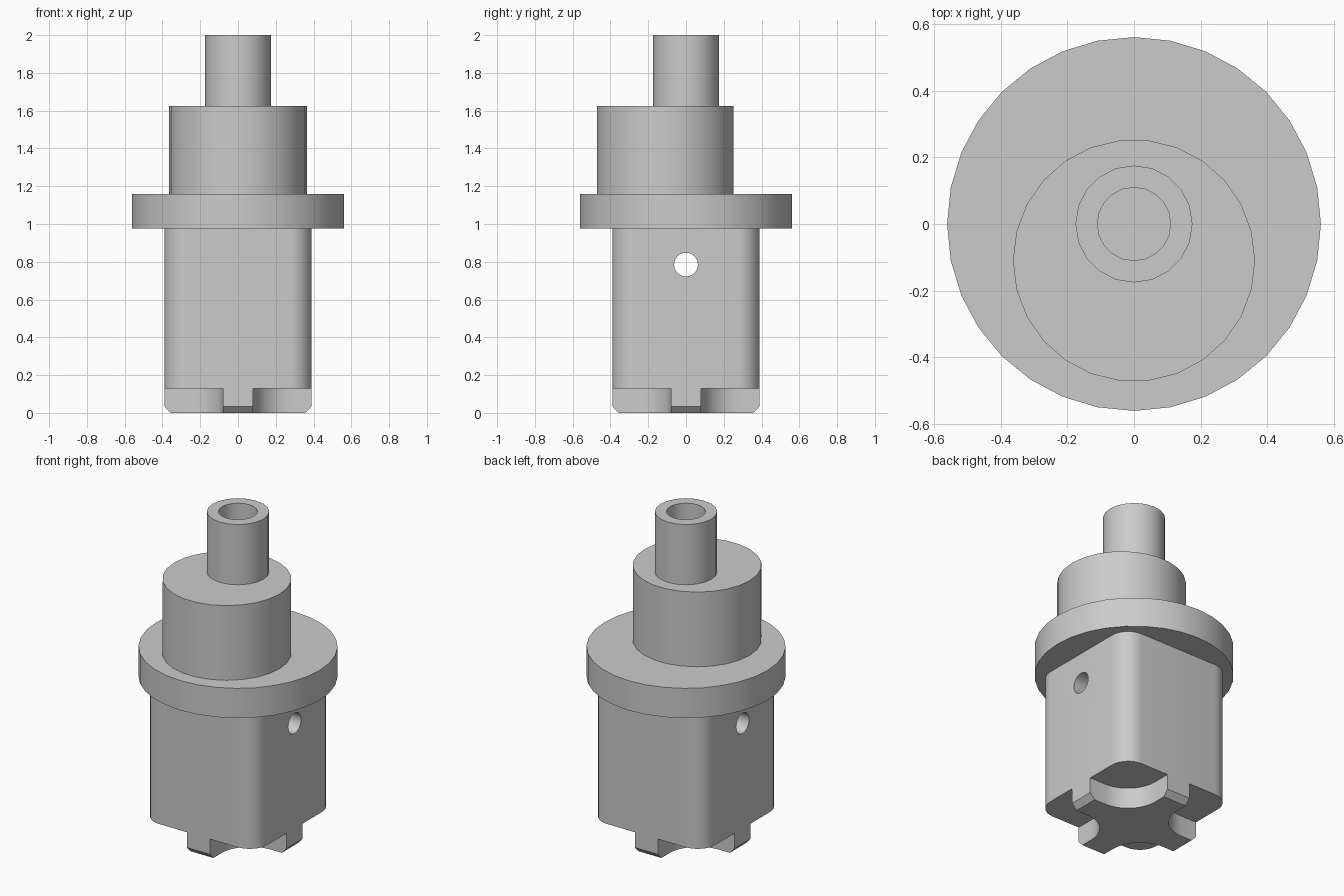
import bpy, bmesh, math

if "Cube" in bpy.data.objects:
    bpy.data.objects.remove(bpy.data.objects["Cube"])

STEEL = (0.6, 0.6, 0.6, 1)
steel = bpy.data.materials.new("machined_steel")
steel.use_nodes = True
steel.diffuse_color = STEEL
steel.node_tree.nodes["Principled BSDF"].inputs["Base Color"].default_value = STEEL


def arc(cx, cy, r, start, end, steps):
    angles = [math.radians(start + (end - start) * i / steps) for i in range(steps + 1)]
    return [(cx + r * math.cos(a), cy + r * math.sin(a)) for a in angles]


def circle(r, sides, cy=0):
    return arc(0, cy, r, 0, 360, sides)[:-1]


def four_fold(points):
    """Repeat one quadrant's outline around the z axis."""
    ring = []
    for _ in range(4):
        ring += points
        points = [(-y, x) for x, y in points]
    return ring


def loft(name, layers):
    """Skin matching outlines stacked as (outline, z) and cap both ends."""
    bm = bmesh.new()
    rings = [[bm.verts.new((x, y, z)) for x, y in outline] for outline, z in layers]
    for a, b in zip(rings, rings[1:]):
        for i in range(len(a)):
            j = (i + 1) % len(a)
            bm.faces.new((a[i], a[j], b[j], b[i]))
    bm.faces.new(rings[0][::-1])
    bm.faces.new(rings[-1])
    bmesh.ops.recalc_face_normals(bm, faces=bm.faces)
    mesh = bpy.data.meshes.new(name)
    bm.to_mesh(mesh)
    bm.free()
    mesh.materials.append(steel)
    obj = bpy.data.objects.new(name, mesh)
    bpy.context.collection.objects.link(obj)
    return obj


def activate(obj):
    bpy.ops.object.select_all(action="DESELECT")
    obj.select_set(True)
    bpy.context.view_layer.objects.active = obj


HALF = 0.39     # half width of the square body
ARM = 0.08      # half width of a coupling arm
SHOULDER = 0.13

# Square body with rounded vertical edges
CORNER = 0.12
rounded_square = four_fold(arc(HALF - CORNER, HALF - CORNER, CORNER, 0, 90, 8))
body = loft("square_body", [(rounded_square, SHOULDER), (rounded_square, 0.975)])

# Cross pin hole through the body
pin = loft("pin_hole_cutter", [(circle(0.063, 24), -0.6), (circle(0.063, 24), 0.6)])
pin.rotation_euler = (0, math.pi / 2, 0)
pin.location.z = 0.785
pin.hide_render = True
cut = body.modifiers.new("pin_hole", "BOOLEAN")
cut.operation = "DIFFERENCE"
cut.solver = "EXACT"
cut.object = pin
activate(body)
bpy.ops.object.modifier_apply(modifier=cut.name)
bpy.data.objects.remove(pin)

# Cross-shaped coupling with filleted inner corners and chamfered arm ends
FILLET = 0.2
centre = ARM + FILLET
quadrant = [(HALF, ARM)] + arc(centre, centre, FILLET, 270, 180, 10) + [(ARM, HALF)]
cross = four_fold(quadrant)
limit = HALF - 0.033
chamfered = [tuple(max(-limit, min(limit, c)) for c in p) for p in cross]
coupling = loft("cross_coupling", [(chamfered, 0), (cross, 0.035), (cross, SHOULDER)])

# Round flange and off-centre cam
flange = loft("flange", [(circle(0.562, 32), 0.975), (circle(0.562, 32), 1.16)])
cam_outline = circle(0.364, 26, -0.11)
cam = loft("eccentric_cam", [(cam_outline, 1.16), (cam_outline, 1.625)])

# Hollow top spigot
outer, bore = circle(0.176, 20), circle(0.11, 20)
spigot = loft("hollow_spigot", [(outer, 1.625), (outer, 2), (bore, 2), (bore, 1.63)])

for obj in (body, coupling, flange, cam, spigot):
    activate(obj)
    bpy.ops.object.shade_smooth_by_angle(angle=math.radians(30))
